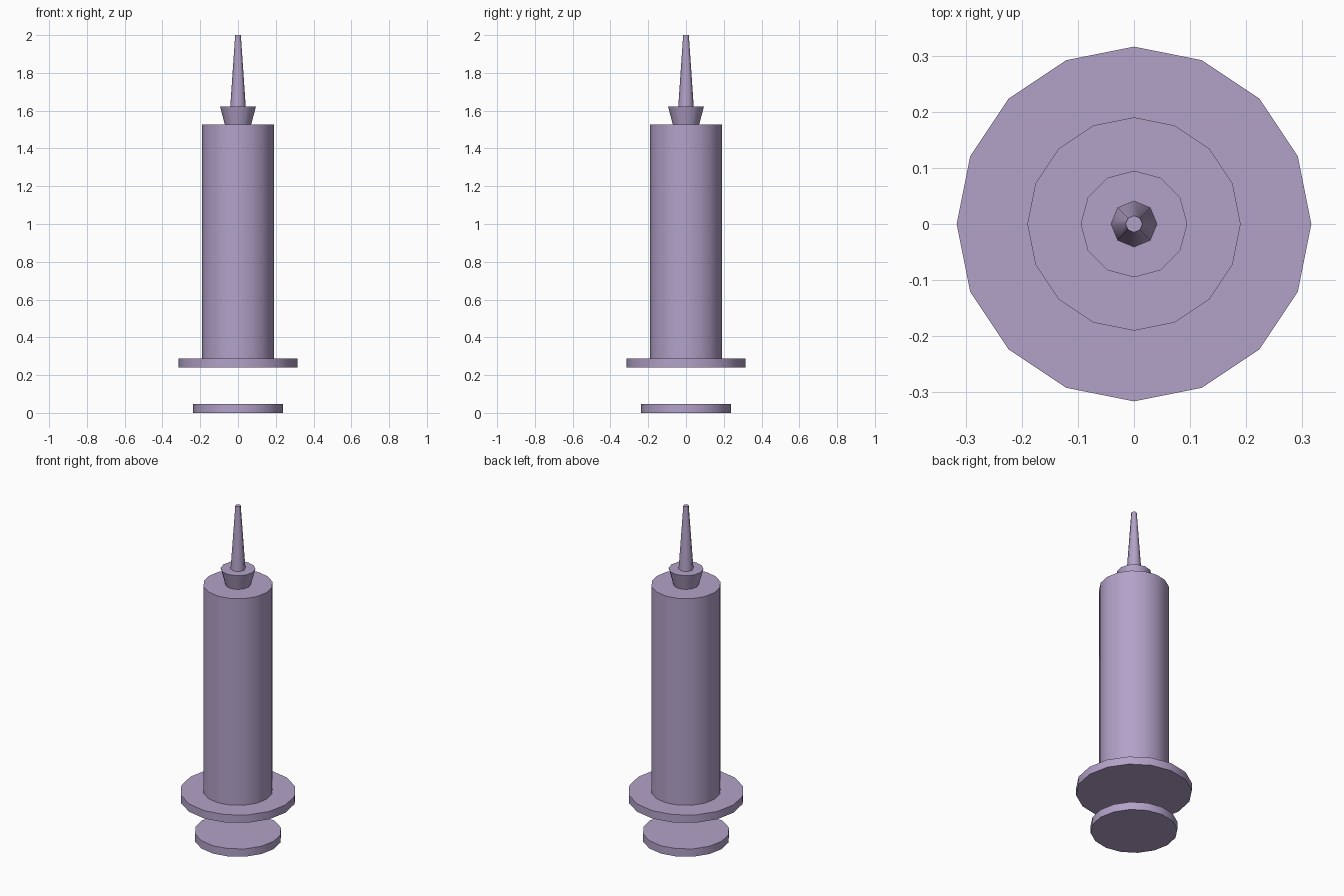
import bpy, math

if "Cube" in bpy.data.objects:
    bpy.data.objects.remove(bpy.data.objects["Cube"])

mat = bpy.data.materials.new("lilac_plastic")
mat.diffuse_color = (0.45, 0.36, 0.58, 1.0)
mat.use_nodes = True
mat.node_tree.nodes["Principled BSDF"].inputs["Base Color"].default_value = mat.diffuse_color


def cone(name, sides, r_bottom, r_top, z0, z1, smooth=40):
    """Capped round section between two heights, smooth around its side."""
    bpy.ops.mesh.primitive_cone_add(vertices=sides, radius1=r_bottom, radius2=r_top,
                                    depth=z1 - z0, location=(0, 0, (z0 + z1) / 2))
    ob = bpy.context.object
    ob.name = name
    ob.data.materials.append(mat)
    bpy.ops.object.shade_smooth_by_angle(angle=math.radians(smooth))
    return ob


# Plunger thumb disc, floating below the finger flange
cone("thumb_disc", 16, 0.237, 0.237, 0.0, 0.047)
# Finger flange and barrel
cone("finger_flange", 16, 0.316, 0.316, 0.24, 0.287)
cone("barrel", 16, 0.19, 0.19, 0.265, 1.528)
# Flared needle hub and tapered needle
cone("needle_hub", 12, 0.07, 0.095, 1.528, 1.622)
cone("needle", 8, 0.041, 0.015, 1.622, 2.0, smooth=60)
